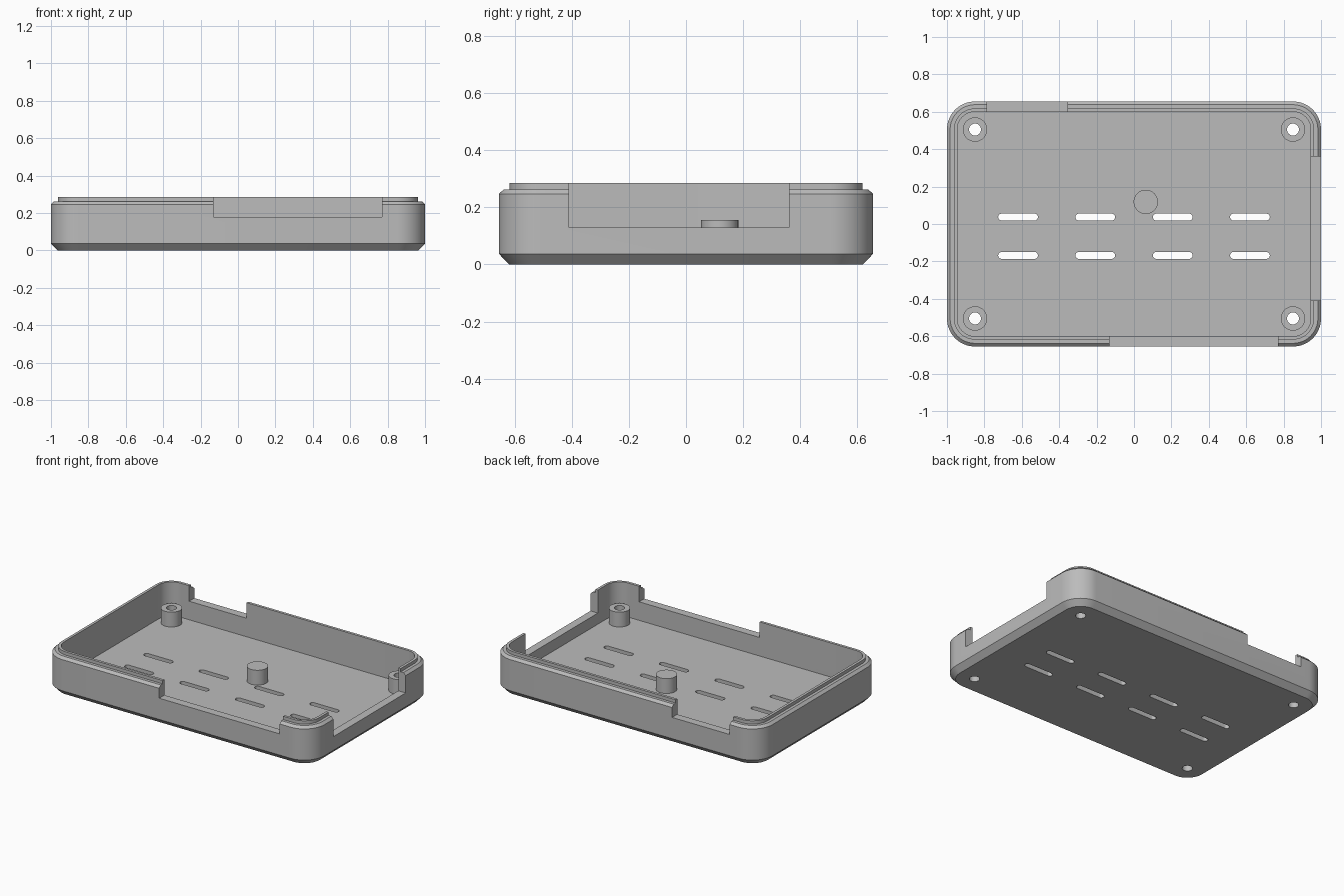
import bpy, bmesh, math

if "Cube" in bpy.data.objects:
    bpy.data.objects.remove(bpy.data.objects["Cube"])

HX, HY, R = 1.0, 0.655, 0.15          # half sizes and corner radius
FLOOR, WALL, POST_TOP = 0.055, 0.055, 0.155
PX, PY = HX - R, HY - R               # screw post centres

grey = bpy.data.materials.new("grey plastic")
grey.diffuse_color = (0.5, 0.5, 0.5, 1)
grey.use_nodes = True
grey.node_tree.nodes["Principled BSDF"].inputs["Base Color"].default_value = grey.diffuse_color


def outline(hx, hy, r, seg=16):
    """Rounded rectangle, counter-clockwise."""
    pts = []
    for i, (sx, sy) in enumerate([(1, 1), (-1, 1), (-1, -1), (1, -1)]):
        for k in range(seg + 1):
            a = math.pi / 2 * (i + k / seg)
            pts.append((sx * (hx - r) + r * math.cos(a), sy * (hy - r) + r * math.sin(a)))
    return pts


def circle(r, seg=48):
    return [(r * math.cos(2 * math.pi * k / seg), r * math.sin(2 * math.pi * k / seg))
            for k in range(seg)]


def loft(bm, rings, at=(0, 0), cap_first=True, cap_last=True):
    """Skin a stack of (outline, z) rings."""
    loops = [[bm.verts.new((x + at[0], y + at[1], z)) for x, y in pts] for pts, z in rings]
    for a, b in zip(loops, loops[1:]):
        n = len(a)
        for i in range(n):
            j = (i + 1) % n
            bm.faces.new((a[i], a[j], b[j], b[i]))
    if cap_first:
        bm.faces.new(loops[0][::-1])
    if cap_last:
        bm.faces.new(loops[-1])


def make(name, bm):
    me = bpy.data.meshes.new(name)
    bm.normal_update()
    bm.to_mesh(me)
    bm.free()
    ob = bpy.data.objects.new(name, me)
    bpy.context.collection.objects.link(ob)
    me.materials.append(grey)
    return ob


def activate(ob):
    bpy.ops.object.select_all(action='DESELECT')
    ob.select_set(True)
    bpy.context.view_layer.objects.active = ob


def smooth(ob):
    activate(ob)
    bpy.ops.object.shade_smooth_by_angle(angle=math.radians(25))


# Tray: chamfered base, wall, stepped lip and hollow inside
profile = [(0.035, 0), (0, 0.037), (0, 0.247), (0.017, 0.263), (0.037, 0.263),
           (0.037, 0.285), (WALL, 0.285), (WALL, FLOOR)]
bm = bmesh.new()
loft(bm, [(outline(HX - d, HY - d, R - d), z) for d, z in profile])
tray = make("tray", bm)

# Cutter: wall notches, vent slots and screw holes
bm = bmesh.new()
for x0, x1, y0, y1, z in [(-0.13, 0.77, -0.75, -0.57, 0.18),      # front
                          (0.92, 1.1, -0.41, 0.36, 0.13),         # right
                          (-0.785, -0.355, 0.57, 0.75, 0.18)]:    # back
    box = [(x0, y0), (x1, y0), (x1, y1), (x0, y1)]
    loft(bm, [(box, z), (box, 0.4)])
slot = outline(0.106, 0.0185, 0.0184, 8)
for x in (-0.62, -0.207, 0.207, 0.62):
    for y in (0.037, -0.168):
        loft(bm, [(slot, -0.1), (slot, 0.1)], (x, y))
corners = [(sx * PX, sy * PY) for sx in (-1, 1) for sy in (-1, 1)]
for c in corners:
    loft(bm, [(circle(0.032), -0.1), (circle(0.032), 0.1)], c)
cutter = make("cutter", bm)
cutter.hide_render = True

activate(tray)
mod = tray.modifiers.new("cuts", 'BOOLEAN')
mod.operation, mod.solver, mod.object = 'DIFFERENCE', 'EXACT', cutter
bpy.ops.object.modifier_apply(modifier=mod.name)
bpy.data.objects.remove(cutter)
smooth(tray)

# Hollow screw posts in the corners
for i, c in enumerate(corners):
    bm = bmesh.new()
    loft(bm, [(circle(0.065), FLOOR), (circle(0.065), POST_TOP),
              (circle(0.032), POST_TOP), (circle(0.032), FLOOR)], c, False, False)
    smooth(make(f"screw_post_{i + 1}", bm))

# Solid support peg
bm = bmesh.new()
loft(bm, [(circle(0.065), FLOOR), (circle(0.065), POST_TOP)], (0.063, 0.118), False)
smooth(make("support_peg", bm))
